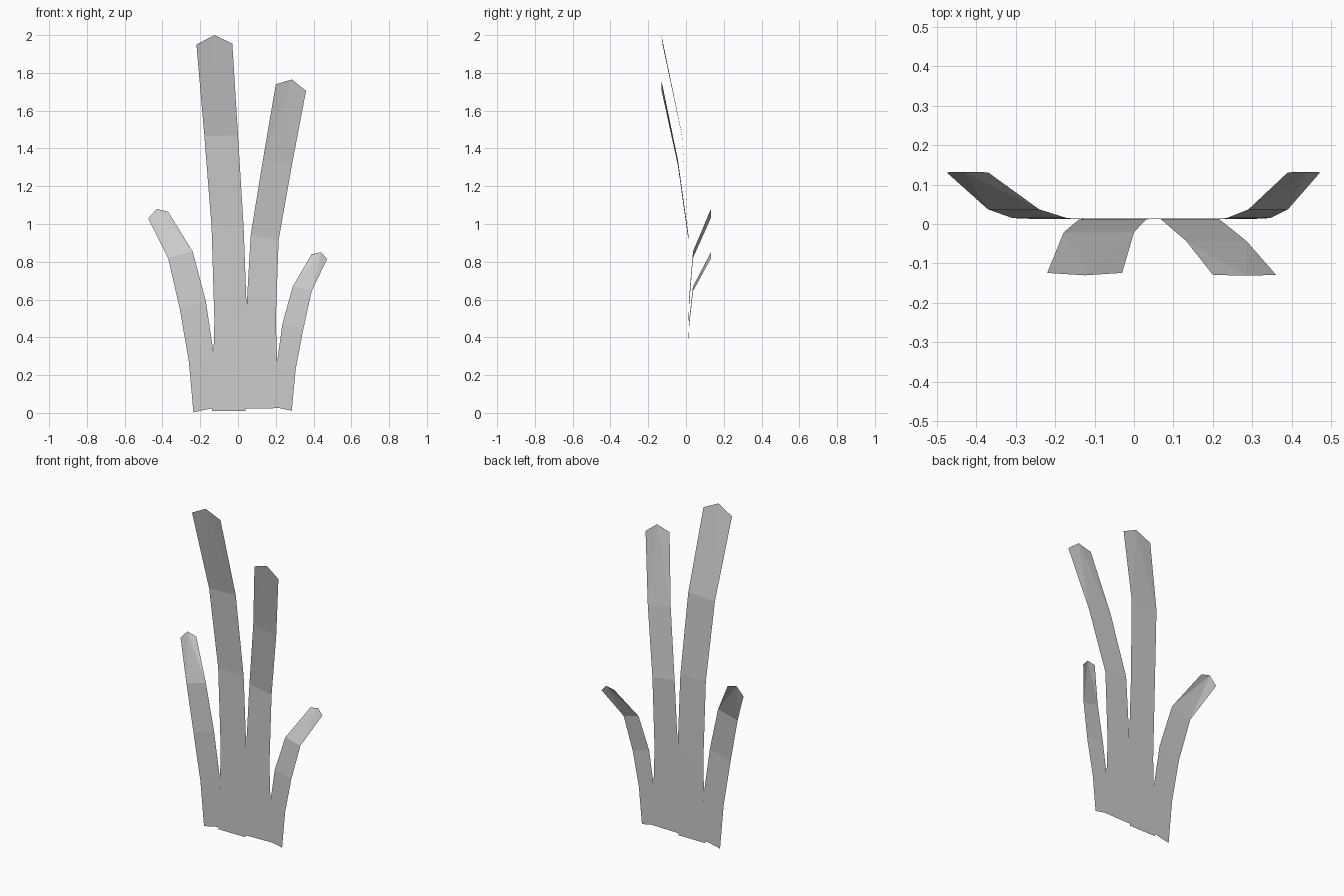
import bpy, bmesh


def blade(name, rows, tip):
    """Flat leaf strip: rows are (left x, left z, right x, right z, y), ending in a pointed tip."""
    bm = bmesh.new()
    pairs = [(bm.verts.new((xl, y, zl)), bm.verts.new((xr, y, zr)))
             for xl, zl, xr, zr, y in rows]
    for (a, b), (c, d) in zip(pairs[:-2], pairs[1:-1]):
        bm.faces.new((a, b, d, c))
    # last segment fans out from the peak
    (a, b), (c, d) = pairs[-2:]
    peak = bm.verts.new(tip)
    for tri in ((a, b, peak), (b, d, peak), (c, a, peak)):
        bm.faces.new(tri)
    mesh = bpy.data.meshes.new(name)
    bm.to_mesh(mesh)
    bm.free()
    obj = bpy.data.objects.new(name, mesh)
    bpy.context.collection.objects.link(obj)
    return obj


# tall blades, bending forward
blade("tall_left_blade", [
    (-0.138, 0.01, 0.04, 0.01, 0.013),
    (-0.125, 0.49, 0.048, 0.49, 0.014),
    (-0.14, 0.985, 0.03, 0.98, 0.011),
    (-0.178, 1.465, 0.0, 1.47, -0.021),
    (-0.22, 1.95, -0.03, 1.955, -0.124)], (-0.125, -0.13, 2.0))
blade("tall_right_blade", [
    (0.04, 0.022, 0.215, 0.025, 0.013),
    (0.042, 0.5, 0.2, 0.49, 0.014),
    (0.067, 0.94, 0.215, 0.915, 0.013),
    (0.132, 1.34, 0.285, 1.31, -0.043),
    (0.2, 1.74, 0.36, 1.705, -0.129)], (0.285, -0.131, 1.765))

# short side blades, bending back
blade("short_left_blade", [
    (-0.236, 0.003, -0.135, 0.025, 0.013),
    (-0.26, 0.27, -0.13, 0.32, 0.013),
    (-0.308, 0.55, -0.17, 0.59, 0.015),
    (-0.37, 0.82, -0.24, 0.855, 0.037),
    (-0.475, 1.03, -0.37, 1.065, 0.131)], (-0.43, 0.132, 1.08))
blade("short_right_blade", [
    (0.205, 0.028, 0.285, 0.012, 0.013),
    (0.207, 0.27, 0.305, 0.23, 0.013),
    (0.235, 0.47, 0.345, 0.44, 0.015),
    (0.29, 0.67, 0.39, 0.645, 0.037),
    (0.39, 0.84, 0.472, 0.815, 0.131)], (0.44, 0.132, 0.85))
